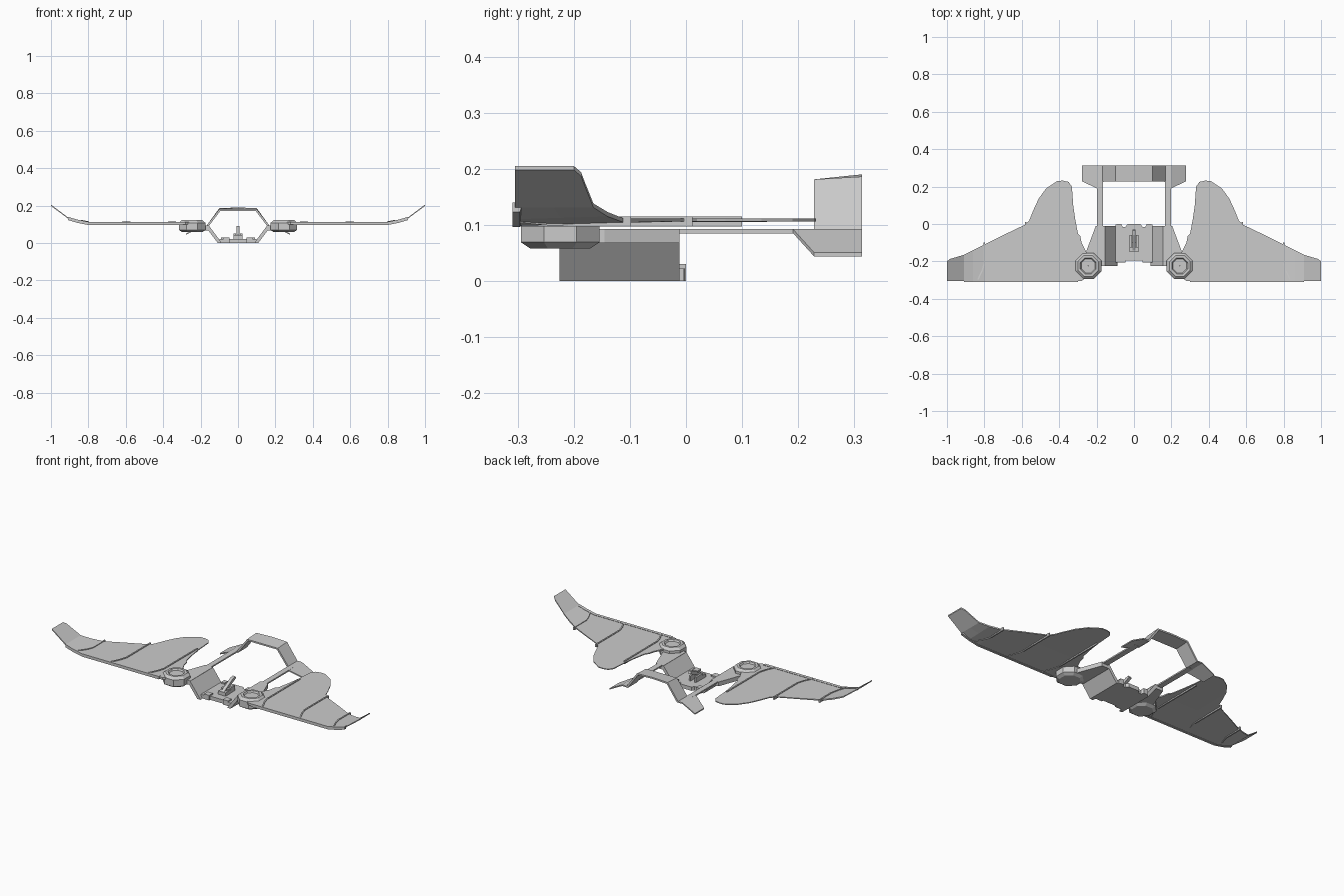
import bpy, bmesh, math
from mathutils import Vector

if "Cube" in bpy.data.objects:
    bpy.data.objects.remove(bpy.data.objects["Cube"])


def finish(name, bm, mirror=False):
    bmesh.ops.recalc_face_normals(bm, faces=bm.faces)
    me = bpy.data.meshes.new(name)
    bm.to_mesh(me)
    bm.free()
    ob = bpy.data.objects.new(name, me)
    bpy.context.collection.objects.link(ob)
    if mirror:
        ob.modifiers.new("mirror", 'MIRROR').use_clip = False
    return ob


def loft(name, rings, mirror=False, closed=False):
    """Skin matching rings of points; cap the ends unless closed."""
    bm = bmesh.new()
    vs = [[bm.verts.new(p) for p in r] for r in rings]
    n = len(vs[0])
    for a, b in zip(vs, vs[1:] + ([vs[0]] if closed else [])):
        for i in range(n):
            j = (i + 1) % n
            bm.faces.new((a[i], a[j], b[j], b[i]))
    if not closed:
        bm.faces.new(vs[0])
        bm.faces.new(vs[-1])
    return finish(name, bm, mirror)


def plate(name, pts, z0, z1, mirror=False):
    return loft(name, [[(x, y, z) for x, y in pts] for z in (z0, z1)], mirror)


def prism_y(name, pts, y0, y1, mirror=False):
    return loft(name, [[(x, y, z) for x, z in pts] for y in (y0, y1)], mirror)


def box(name, x0, x1, y0, y1, z0, z1, mirror=False):
    return plate(name, [(x0, y0), (x1, y0), (x1, y1), (x0, y1)], z0, z1, mirror)


def lathe(name, cx, cy, prof, n=8):
    rings = []
    for k in range(n):
        a = 2 * math.pi * (k + 0.5) / n
        rings.append([(cx + r * math.cos(a), cy + r * math.sin(a), z) for r, z in prof])
    return loft(name, rings, True, True)


def interp(table, x):
    for (xa, a), (xb, b) in zip(table, table[1:]):
        if x <= xb:
            return a + (b - a) * (x - xa) / (xb - xa)
    return table[-1][1]


# Wings: rear outline by span, with the tip rising outward
REAR = [(.255, -.15), (.28, -.10), (.287, -.065), (.30, -.05), (.315, .03), (.325, .10),
        (.332, .20), (.35, .225), (.38, .232), (.41, .23), (.47, .19), (.51, .135),
        (.54, .07), (.56, .02), (.585, -.005), (.70, -.06), (.80, -.11), (.86, -.14),
        (.91, -.165), (.96, -.18), (.985, -.187), (1.0, -.20)]
RISE = [(0, 0), (.80, 0), (.86, .012), (.91, .027), (1.0, .094)]
rings = []
for x, yr in REAR:
    h = interp(RISE, x)
    yf = -.285 if x < .26 else -.305
    bot = lambda y: min(.098 + .03 * (y + .305), .106) if x < .9 else .104
    ys = [yf, (-.1 if yr > -.06 else (yf + yr) / 2), yr]
    rings.append([(x, y, .111 + h) for y in ys] + [(x, y, bot(y) + h) for y in ys[::-1]])
loft("wing", rings, True)

# Leading edge spar
loft("wing_spar", [[(x, -.309, .096 + interp(RISE, x)), (x, -.296, .096 + interp(RISE, x)),
                    (x, -.290, .113 + interp(RISE, x)), (x, -.309, .113 + interp(RISE, x))]
                   for x in (.30, .80, .86, .91)], True)

# Curved ribs standing slightly proud of both wing faces
for i, x0 in enumerate((.335, .58, .80)):
    yr = .10 if i == 0 else interp(REAR, x0) + .012
    path = [(x0, yr), (x0, -.21), (x0 + .012, -.25), (x0 + .035, -.298)]
    rings = []
    for x, y in path:
        h = interp(RISE, x)
        rings.append([(x - .004, y, .097 + h), (x + .004, y, .097 + h),
                      (x + .004, y, .115 + h), (x - .004, y, .115 + h)])
    loft("wing_rib", rings, True)

# Hinge pods: chamfered octagons with a raised ring and a sunken centre
CX, CY = .245, -.224
lathe("hinge_pod", CX, CY, [(.001, .058), (.058, .058), (.076, .069), (.076, .108), (.060, .122),
                            (.046, .122), (.040, .113), (.001, .113)])

# Shoulder brackets between trough and pods
plate("shoulder_bracket", [(.155, -.222), (.19, -.225), (.25, -.225), (.255, -.145),
                           (.205, -.012), (.155, -.012)], .068, .093, True)

# Sloped trough sides and base buckle
prism_y("trough_side", [(.088, .0), (.108, .0), (.170, .082), (.170, .093), (.156, .093),
                        (.095, .012)], -.225, -.012, True)
half = [(.0, -.195), (.045, -.195), (.055, -.205), (.098, -.205), (.098, -.004),
        (.070, 0), (.060, -.016), (.045, -.016), (.035, 0), (.0, 0)]
plate("base_buckle", half + [(-x, y) for x, y in half[-2:0:-1]], .0, .022)
box("buckle_lip", .066, .090, -.03, 0, .0, .030, True)
box("buckle_front_lip", .045, .078, -.205, -.17, .0, .030, True)

# Lever on its mount
box("lever_mount", -.024, .024, -.15, -.10, .02, .042)
box("lever_cheek", .012, .023, -.125, -.06, .02, .052, True)
lever = [(-.145, .040), (-.125, .036), (-.030, .080), (-.036, .092), (-.06, .088)]
loft("lever", [[(x, y, z) for y, z in lever] for x in (-.009, .009)])

# Side rails running to the rear
box("side_rail", .166, .198, -.03, .24, .085, .093, True)

# Rear hoop with a sloping top band
loft("rear_hoop", [[(x, .228, z), (x, .314, z + r), (x * k, .314, z + r - .009), (x * k, .228, z - .009)]
                   for x, z, r, k in ((-.168, .093, 0, .96), (-.10, .181, .005, .94),
                                      (0, .181, .009, 1), (.10, .181, .005, .94),
                                      (.168, .093, 0, .96))])

# Drooping flaps at each side of the hoop
loft("rear_flap", [[(x, ya, z), (x, .314, z), (x, .314, z - .007), (x, ya, z - .007)]
                   for x, ya, z in ((.162, .228, .093), (.197, .190, .093), (.278, .228, .051))], True)
